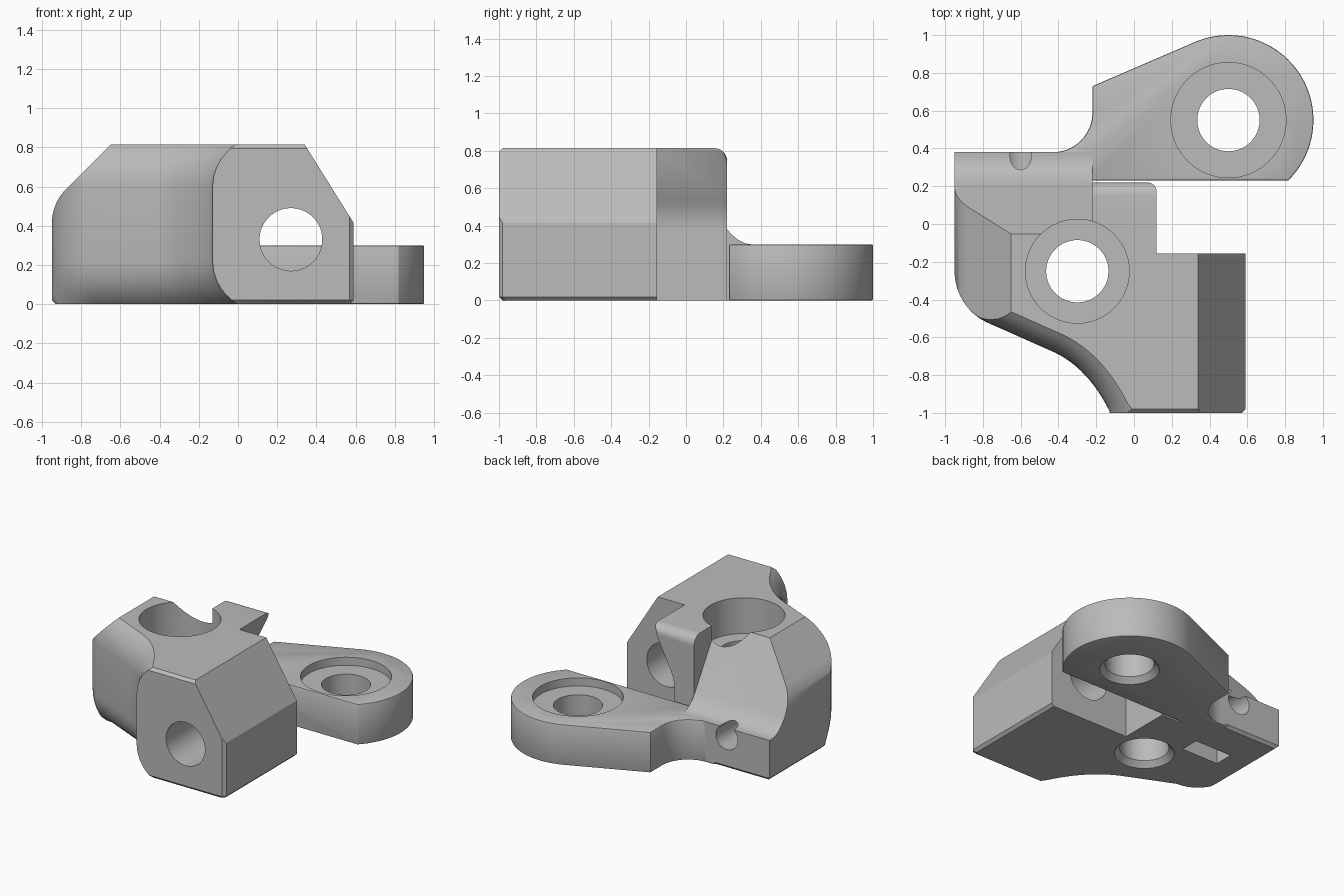
import bpy, bmesh, math
from mathutils import Vector, Matrix

if "Cube" in bpy.data.objects:
    bpy.data.objects.remove(bpy.data.objects["Cube"])

grey = bpy.data.materials.new("plain_grey")
grey.use_nodes = True
COLOR = (0.5, 0.5, 0.5, 1)
grey.diffuse_color = COLOR
grey.node_tree.nodes["Principled BSDF"].inputs["Base Color"].default_value = COLOR


def finish(name, bm):
    bmesh.ops.recalc_face_normals(bm, faces=bm.faces[:])
    mesh = bpy.data.meshes.new(name)
    bm.to_mesh(mesh)
    bm.free()
    mesh.materials.append(grey)
    obj = bpy.data.objects.new(name, mesh)
    bpy.context.collection.objects.link(obj)
    return obj


def loft(name, rings):
    """Skin equal-length rings and cap both ends."""
    bm = bmesh.new()
    vs = [[bm.verts.new(p) for p in ring] for ring in rings]
    n = len(vs[0])
    for low, high in zip(vs, vs[1:]):
        for i in range(n):
            j = (i + 1) % n
            bm.faces.new((low[i], low[j], high[j], high[i]))
    bm.faces.new(vs[0])
    bm.faces.new(vs[-1])
    return finish(name, bm)


def prism(name, pts, axis, a, b):
    place = {"x": lambda u, v, t: (t, u, v),
             "y": lambda u, v, t: (u, t, v),
             "z": lambda u, v, t: (u, v, t)}[axis]
    return loft(name, [[place(u, v, t) for u, v in pts] for t in (a, b)])


def circle(cx, cy, r, start=0, end=360, n=64):
    full = abs(end - start) == 360
    steps = n if full else n + 1
    out = []
    for i in range(steps):
        t = math.radians(start + (end - start) * i / n)
        out.append((cx + r * math.cos(t), cy + r * math.sin(t)))
    return out


def bezier(p, q, r, n=12):
    p, q, r = Vector(p), Vector(q), Vector(r)
    return [(p * (1 - t) ** 2 + q * 2 * t * (1 - t) + r * t * t,
             ((q - p) * (1 - t) + (r - q) * t).normalized())
            for t in (i / n for i in range(n + 1))]


def apply_boolean(obj, other, op="DIFFERENCE"):
    mod = obj.modifiers.new("cut", "BOOLEAN")
    mod.operation, mod.solver, mod.object = op, "EXACT", other
    bpy.context.view_layer.objects.active = obj
    bpy.ops.object.modifier_apply(modifier=mod.name)
    bpy.data.objects.remove(other)


def cut(obj, pts, axis, a, b):
    apply_boolean(obj, prism("cutter", pts, axis, a, b))


def countersink(obj, x, y):
    rings = [[(u, v, z) for u, v in circle(x, y, r)]
             for z, r in ((-0.02, 0.22), (0.045, 0.16))]
    apply_boolean(obj, loft("cutter", rings))


# Front path of the housing: corner arc, diagonal, concave sweep (point, normal, inset weight)
front_path = []
for i in range(13):
    t = i / 12
    ang = math.radians(64 * t)
    nrm = Vector((math.cos(ang), math.sin(ang)))
    front_path.append((Vector((-0.65, -0.25)) - 0.3 * nrm, nrm, t))
for p, d in bezier((-0.42, -0.68), (-0.242, -0.766), (-0.13, -0.99)):
    front_path.append((p, Vector((-d.y, d.x)), 1))


def rounding(z):
    d = max(0.22 - z, z - 0.6, 0)
    return 0.275 - math.sqrt(0.275 ** 2 - d * d)


def housing_ring(z):
    f = rounding(z)
    c = 0.02 if z < 0.001 else 0
    front = -1 + (0.02 if z < 0.001 or z > 0.81 else 0)
    ring = [(-0.95 + c, 0.38 - c)]
    for p, nrm, w in front_path:
        q = p + nrm * max(f * w, c)
        ring.append((q.x, q.y))
    ring += [(-0.13 + 1.15 * f, front), (0.57 - c, front), (0.59 - c, front + 0.02),
             (0.59 - c, -0.155), (0.12, -0.155)]
    ring += circle(0.07, 0.17, 0.05, 0, 90, 6)
    ring += [(-0.22, 0.22), (-0.22, 0.38 - c)]
    return [(x, y, z) for x, y in ring]


levels = [0, 0.02, 0.05, 0.08, 0.12, 0.17, 0.22, 0.6, 0.65, 0.7, 0.74, 0.77, 0.795, 0.815]
housing = loft("bracket", [housing_ring(z) for z in levels])

# Left shoulder: 45 degree slope blending into the side wall
shoulder = [(-0.95, 0.4)] + [tuple(p) for p, d in bezier((-0.95, 0.41), (-0.95, 0.51), (-0.88, 0.585))]
cut(housing, shoulder[1:] + [(-0.55, 0.915), (-1.1, 0.915), (-1.1, 0.41)], "y", -1.2, 0.6)

# Right shoulder slope
cut(housing, [(0.34, 0.815), (0.59, 0.415), (0.8, 0.415), (0.8, 1), (0.225, 1)], "y", -1.2, -0.1)

# Back slope with a fillet down to the low ledge
slope = [(-0.175, 1.01)] + [tuple(p) for p, d in bezier((0.2, 0.41), (0.27, 0.3), (0.36, 0.3))]
cut(housing, slope + [(0.6, 0.3), (0.6, 1.01)], "x", -1.2, -0.22)

# Rounded top edge of the hook
cut(housing, circle(0.15, 0.745, 0.07, 0, 90, 10) + [(0.15, 0.9), (0.3, 0.9), (0.3, 0.745)],
    "x", -0.4, 0.2)

# Tool clearance below the hook
under = [(0.14, 0.85), (-0.005, 0.56)]
under += [tuple(p) for p, d in bezier((-0.015, 0.54), (-0.06, 0.46), (-0.06, 0.38), 8)]
cut(housing, under + [(-0.06, -0.1), (0.3, -0.1), (0.3, 0.85)], "y", -0.155, 0.3)

# Bolt holes, nut slot and rear screw hole
cut(housing, circle(0.27, 0.33, 0.16), "y", -1.1, -0.1)
cut(housing, circle(-0.3, -0.25, 0.275), "z", 0.55, 1)
cut(housing, circle(-0.3, -0.25, 0.165), "z", -0.1, 0.9)
countersink(housing, -0.3, -0.25)
cut(housing, [(-0.76, -0.04), (-0.46, -0.04), (-0.46, 0.1), (-0.76, 0.1)], "z", -0.1, 0.36)
cut(housing, circle(-0.6, 0.23, 0.09, n=32), "y", -0.1, 0.6)

# Flat mounting arm with rounded end and a fillet towards the housing
outline = [(-0.5, 0.23), (0.82, 0.23)]
outline += circle(0.5, 0.55, 0.45, -44, 112, 40)
outline += [(-0.22, 0.73)] + circle(-0.43, 0.59, 0.21, 0, -90, 12) + [(-0.5, 0.38)]
arm = prism("arm", outline, "z", 0, 0.3)
bevel = arm.modifiers.new("soft_edges", "BEVEL")
bevel.width, bevel.segments = 0.018, 2
bevel.limit_method, bevel.angle_limit = "ANGLE", math.radians(60)
bpy.context.view_layer.objects.active = arm
bpy.ops.object.modifier_apply(modifier=bevel.name)
cut(arm, circle(0.5, 0.55, 0.305), "z", 0.24, 0.5)
cut(arm, circle(0.5, 0.55, 0.165), "z", -0.1, 0.4)
countersink(arm, 0.5, 0.55)

# Join the arm and shade
apply_boolean(housing, arm, "UNION")
bpy.ops.object.select_all(action="DESELECT")
housing.select_set(True)
bpy.context.view_layer.objects.active = housing
bpy.ops.object.shade_smooth_by_angle(angle=math.radians(30))
